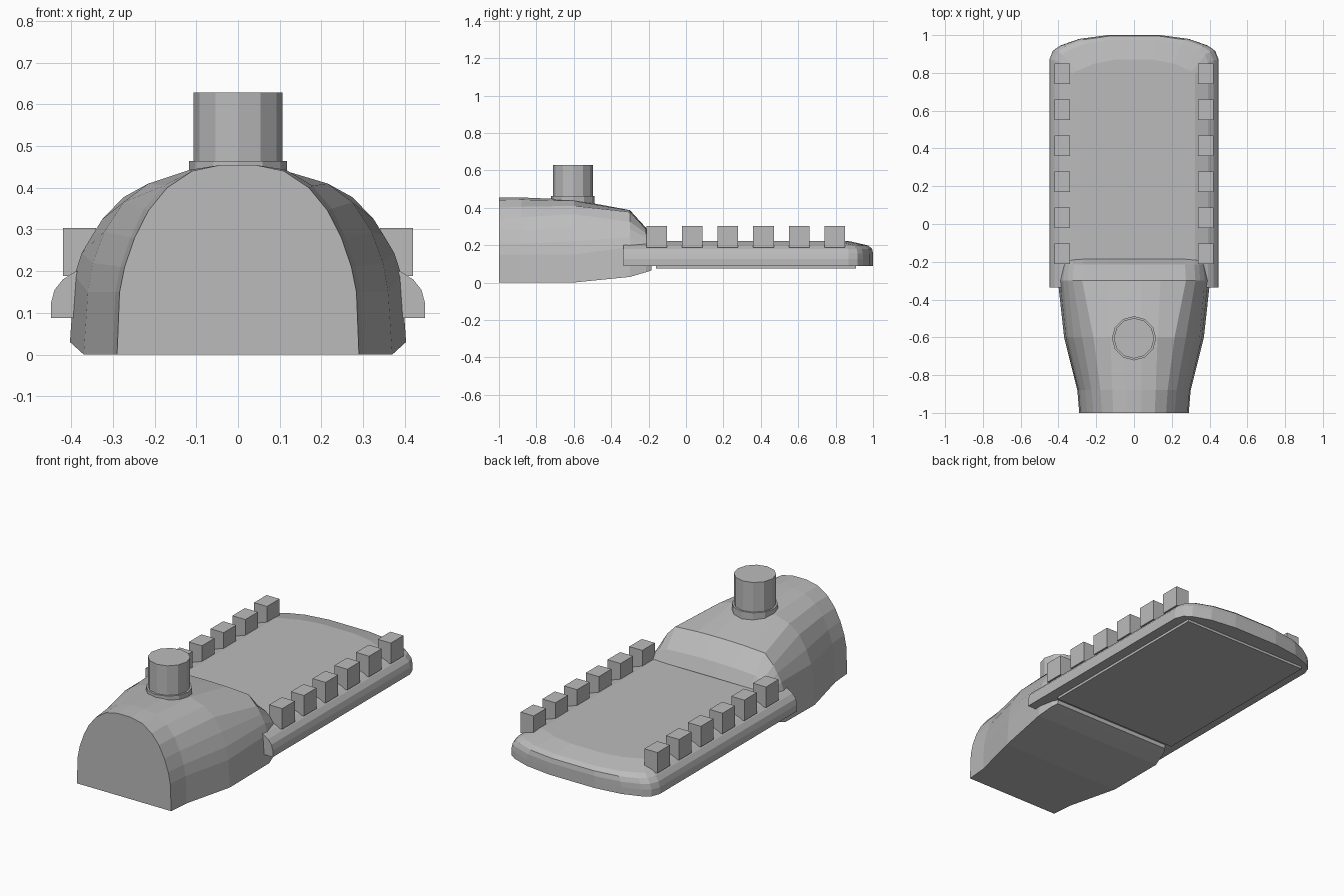
import bpy, bmesh, math

if "Cube" in bpy.data.objects:
    bpy.data.objects.remove(bpy.data.objects["Cube"])

grey = bpy.data.materials.new("light_grey")
grey.diffuse_color = (0.5, 0.5, 0.5, 1)
grey.use_nodes = True
grey.node_tree.nodes["Principled BSDF"].inputs["Base Color"].default_value = grey.diffuse_color


def finish(name, bm):
    bmesh.ops.recalc_face_normals(bm, faces=bm.faces)
    me = bpy.data.meshes.new(name)
    bm.to_mesh(me)
    bm.free()
    me.materials.append(grey)
    ob = bpy.data.objects.new(name, me)
    bpy.context.collection.objects.link(ob)
    return ob


def loft(name, rings):
    """Skin closed rings of equal length and cap both ends."""
    bm = bmesh.new()
    rows = [[bm.verts.new(p) for p in r] for r in rings]
    n = len(rows[0])
    for a, b in zip(rows, rows[1:]):
        for i in range(n):
            j = (i + 1) % n
            bm.faces.new((a[i], a[j], b[j], b[i]))
    bm.faces.new(rows[0])
    bm.faces.new(rows[-1])
    return finish(name, bm)


def box(name, x, y, z):
    ring = [(x[0], y[0]), (x[1], y[0]), (x[1], y[1]), (x[0], y[1])]
    return loft(name, [[(a, b, h) for a, b in ring] for h in z])


def cylinder(name, r, y, z0, z1, sides=12):
    ring = [(r * math.cos(2 * math.pi * i / sides),
             y + r * math.sin(2 * math.pi * i / sides)) for i in range(sides)]
    return loft(name, [[(a, b, h) for a, b in ring] for h in (z0, z1)])


# Driver housing: half sections (x, z) from the bottom edge to the crown
sections = [
    (-1.00, [(.29, 0), (.284, .15), (.272, .21), (.248, .28), (.215, .345), (.17, .40), (.11, .44), (.04, .455)]),
    (-0.88, [(.30, 0), (.294, .15), (.282, .21), (.258, .28), (.225, .35), (.178, .405), (.115, .443), (.04, .455)]),
    (-0.60, [(.37, 0), (.36, .15), (.348, .22), (.32, .295), (.275, .365), (.215, .41), (.125, .437), (.04, .443)]),
    (-0.30, [(.403, .03), (.392, .19), (.375, .243), (.35, .285), (.325, .325), (.275, .377), (.14, .385), (.04, .387)]),
    (-0.215, [(.385, .055), (.378, .18), (.365, .215), (.345, .243), (.32, .265), (.27, .285), (.14, .292), (.04, .294)]),
    (-0.185, [(.37, .065), (.362, .16), (.355, .18), (.345, .195), (.33, .21), (.27, .22), (.14, .225), (.04, .226)]),
]
loft("housing", [[(x, y, z) for x, z in s] + [(-x, y, z) for x, z in reversed(s)]
                 for y, s in sections])

# Lamp tray: plan outline stacked in layers that pull in towards the top
half = [(.448, -.335), (.448, .87), (.43, .917), (.39, .945), (.29, .98), (.14, 1.0)]
outline = half + [(-x, y) for x, y in reversed(half)]
layers = [(.088, 0, 0), (.125, 0, 0), (.155, .008, 0), (.18, .028, .005),
          (.198, .056, .025), (.222, .125, .13)]  # height, side inset, back inset
rings = []
for z, side, back in layers:
    rings.append([(x * (1 - side / .448),
                   y - back * max(0, min(1, (y - .75) / .2)), z) for x, y in outline])
loft("lamp_tray", rings)

# Flat lens under the tray
box("lens_panel", (-.39, .39), (-.16, .91), (.074, .095))

# Two rows of cooling blocks
for sx in (-1, 1):
    for i in range(6):
        yc = -.157 + i * .1905
        box("cooling_block", (sx * .38 - .04, sx * .38 + .04),
            (yc - .055, yc + .055), (.188, .303))

# Sensor socket with its collar
cylinder("socket_collar", .117, -.605, .42, .464)
cylinder("socket", .107, -.605, .44, .628)
